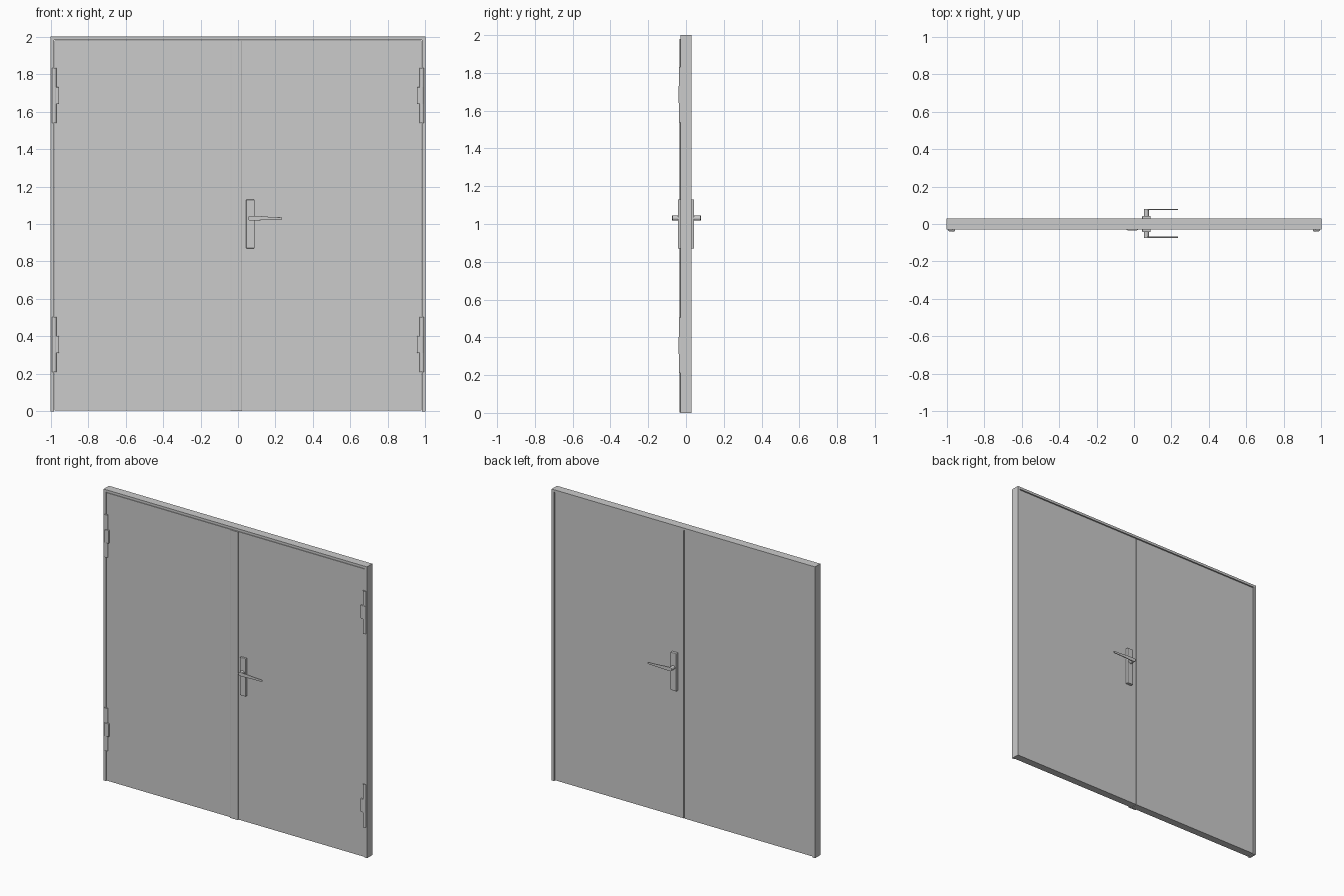
import bpy, bmesh, math
from mathutils import Matrix

if "Cube" in bpy.data.objects:
    bpy.data.objects.remove(bpy.data.objects["Cube"])


def finish(name, bm, bevel=0.0, smooth=False):
    bmesh.ops.recalc_face_normals(bm, faces=bm.faces)
    me = bpy.data.meshes.new(name)
    bm.to_mesh(me)
    bm.free()
    ob = bpy.data.objects.new(name, me)
    bpy.context.collection.objects.link(ob)
    if bevel:
        mod = ob.modifiers.new("bevel", 'BEVEL')
        mod.width = bevel
        mod.segments = 2
    if smooth:
        bpy.ops.object.select_all(action='DESELECT')
        ob.select_set(True)
        bpy.context.view_layer.objects.active = ob
        bpy.ops.object.shade_smooth_by_angle(angle=math.radians(35))
    return ob


def prism(name, pts, y0, y1, **kw):
    """Extrude an (x, z) outline from y0 to y1."""
    bm = bmesh.new()
    face = bm.faces.new([bm.verts.new((x, y0, z)) for x, z in pts])
    ext = bmesh.ops.extrude_face_region(bm, geom=[face])
    verts = [g for g in ext['geom'] if isinstance(g, bmesh.types.BMVert)]
    bmesh.ops.translate(bm, verts=verts, vec=(0, y1 - y0, 0))
    return finish(name, bm, **kw)


def box(name, x0, x1, y0, y1, z0, z1, **kw):
    return prism(name, [(x0, z0), (x1, z0), (x1, z1), (x0, z1)], y0, y1, **kw)


def cylinder(name, centre, radius, length, axis='Z'):
    bm = bmesh.new()
    rot = Matrix.Rotation(math.pi / 2, 4, 'X') if axis == 'Y' else Matrix()
    bmesh.ops.create_cone(bm, cap_ends=True, segments=24, radius1=radius, radius2=radius,
                          depth=length, matrix=Matrix.Translation(centre) @ rot)
    return finish(name, bm, smooth=True)


# Frame: two jambs and a head, open at the floor
W = 0.983
prism("door_frame", [(-1, 0), (-W, 0), (-W, 1.983), (W, 1.983), (W, 0), (1, 0), (1, 2), (-1, 2)],
      -0.029, 0.029)

# Door leaves, slightly recessed at the back
box("left_leaf", -0.980, -0.003, -0.028, 0.023, 0.004, 1.980)
box("right_leaf", 0.001, 0.980, -0.028, 0.023, 0.004, 1.980)

# Cover strip over the meeting edge, with tapered long edges
bm = bmesh.new()
section = [(-0.040, -0.027), (-0.040, -0.031), (-0.034, -0.034),
           (0.016, -0.034), (0.022, -0.031), (0.022, -0.027)]
face = bm.faces.new([bm.verts.new((x, y, 0.002)) for x, y in section])
ext = bmesh.ops.extrude_face_region(bm, geom=[face])
bmesh.ops.translate(bm, verts=[g for g in ext['geom'] if isinstance(g, bmesh.types.BMVert)],
                    vec=(0, 0, 1.978))
finish("cover_strip", bm)

# Hinges: long pin with a wider, thicker middle knuckle and its plate
for side, s in (("left", -1), ("right", 1)):
    for level, z in (("lower", 0.357), ("upper", 1.685)):
        name = f"{side}_{level}_hinge"
        cylinder(name + "_pin", (s * 0.981, -0.025, z), 0.013, 0.294)
        cylinder(name + "_knuckle", (s * 0.979, -0.026, z), 0.015, 0.09)
        xs = sorted((s * 0.955, s * 0.979))
        box(name + "_plate", *xs, -0.039, -0.026, z - 0.045, z + 0.045, bevel=0.003)

# Handle sets on both faces: plate, spindle and tapered lever
lever = [(0.056, 1.022), (0.075, 1.018), (0.12, 1.020), (0.18, 1.022), (0.225, 1.022),
         (0.236, 1.026), (0.236, 1.034), (0.225, 1.036), (0.18, 1.037), (0.12, 1.042),
         (0.075, 1.044), (0.056, 1.040), (0.052, 1.031)]
for name, ys in (("front", (-0.027, -0.043, -0.074, -0.068)),
                 ("back", (0.022, 0.043, 0.080, 0.074))):
    wall, plate, outer, inner = ys
    box(name + "_handle_plate", 0.044, 0.088, min(wall, plate), max(wall, plate),
        0.87, 1.13, bevel=0.003)
    cylinder(name + "_handle_spindle", (0.066, (plate + outer) / 2, 1.031), 0.013,
             abs(outer - plate) - 0.001, axis='Y')
    prism(name + "_handle_lever", lever, min(inner, outer), max(inner, outer), bevel=0.001)
